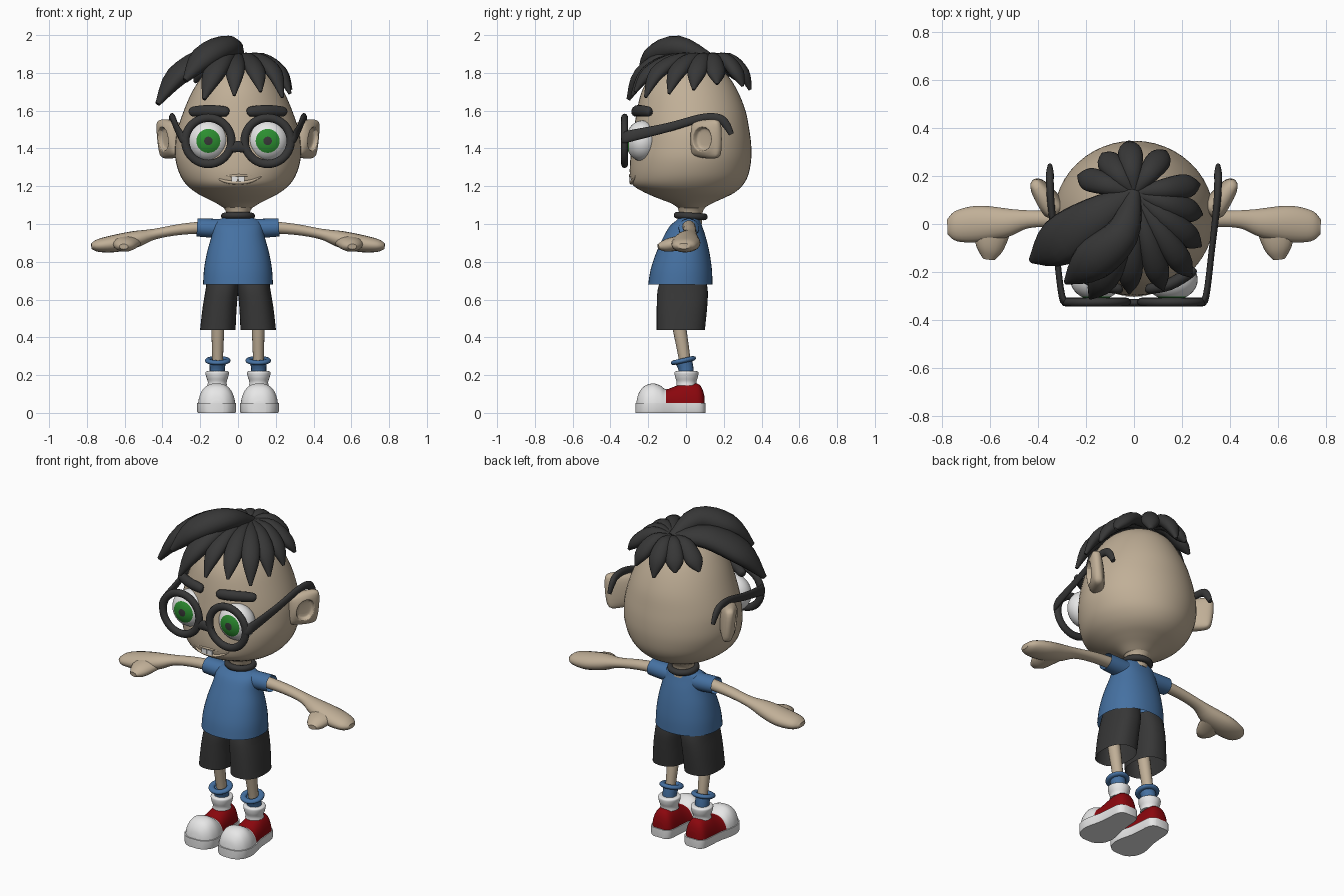
import bpy, bmesh, math
from mathutils import Vector, Matrix

if "Cube" in bpy.data.objects:
    bpy.data.objects.remove(bpy.data.objects["Cube"])

def material(name, r, g, b):
    m = bpy.data.materials.new(name)
    m.diffuse_color = (r, g, b, 1)
    m.use_nodes = True
    m.node_tree.nodes["Principled BSDF"].inputs["Base Color"].default_value = m.diffuse_color
    return m

SKIN = material("skin", .53, .43, .31)
DARK = material("charcoal", .038, .038, .038)
BLUE = material("blue", .06, .165, .36)
RED = material("red", .26, .002, .004)
WHITE = material("white", .83, .83, .83)
GREEN = material("green", .025, .27, .03)

def finish(name, bm, *mats):
    me = bpy.data.meshes.new(name)
    bmesh.ops.recalc_face_normals(bm, faces=bm.faces)
    bm.to_mesh(me)
    bm.free()
    for m in mats:
        me.materials.append(m)
    ob = bpy.data.objects.new(name, me)
    bpy.context.collection.objects.link(ob)
    return ob

def loft(name, rings, mats, caps=(True, True), rule=None):
    """Skin a list of equal-length point rings."""
    bm = bmesh.new()
    vs = [[bm.verts.new(p) for p in r] for r in rings]
    n = len(vs[0])
    for a, b in zip(vs, vs[1:]):
        for i in range(n):
            bm.faces.new((a[i], a[(i + 1) % n], b[(i + 1) % n], b[i]))
    if caps[0]:
        bm.faces.new(vs[0])
    if caps[1]:
        bm.faces.new(vs[-1])
    if rule:
        for f in bm.faces:
            f.material_index = rule(f.calc_center_median())
    return finish(name, bm, *mats)

def smooth_rows(rows, k=4):
    """Catmull-Rom interpolation of rows of numbers."""
    R = [rows[0]] + list(rows) + [rows[-1]]
    out = []
    for i in range(1, len(R) - 2):
        for j in range(k):
            t = j / k
            out.append([.5 * (2 * b + (c - a) * t + (2 * a - 5 * b + 4 * c - d) * t * t
                              + (3 * b - a - 3 * c + d) * t ** 3)
                        for a, b, c, d in zip(R[i - 1], R[i], R[i + 1], R[i + 2])])
    return out + [list(rows[-1])]

def stack(name, rows, mat, cx=0, power=2.0, caps=(True, True), n=40):
    """Horizontal oval rings from rows of (z, half width, front y, back y[, centre x])."""
    rings = []
    for z, hw, yf, yb, *c in smooth_rows(rows):
        ring = []
        for i in range(n):
            a = 2 * math.pi * i / n
            co, si = math.cos(a), math.sin(a)
            x = math.copysign(abs(co) ** (2 / power), co) * hw
            y = math.copysign(abs(si) ** (2 / power), si) * (yb - yf) / 2 + (yf + yb) / 2
            ring.append((x + (c[0] if c else cx), y, z))
        rings.append(ring)
    return loft(name, rings, [mat], caps)

def sweep(name, rows, mat, up=(0, 0, 1), centre=None, s=1, caps=(True, True), n=16):
    """Oval tube from rows of (x, y, z, side radius, up radius)."""
    rows = smooth_rows(rows)
    P = [Vector((s * r[0], r[1], r[2])) for r in rows]
    rings = []
    for i, p in enumerate(P):
        T = (P[min(i + 1, len(P) - 1)] - P[max(i - 1, 0)]).normalized()
        U = (p - centre) if centre else Vector(up)
        S = T.cross(U).normalized()
        N = S.cross(T)
        a, b = max(rows[i][3], .003), max(rows[i][4], .003)
        rings.append([p + S * a * math.cos(q) + N * b * math.sin(q)
                      for q in (2 * math.pi * j / n for j in range(n))])
    return loft(name, rings, [mat], caps)

def torus(name, loc, R, r, rot, mat, scale=(1, 1, 1)):
    bpy.ops.mesh.primitive_torus_add(location=loc, rotation=rot, major_radius=R, minor_radius=r,
                                     major_segments=40, minor_segments=12)
    ob = bpy.context.object
    ob.name, ob.scale = name, scale
    ob.data.materials.append(mat)

# head and neck
stack("head", [(1.085, .075, -.04, .095), (1.11, .115, -.08, .14), (1.135, .165, -.145, .195), (1.165, .22, -.215, .255),
               (1.205, .27, -.28, .3), (1.26, .307, -.297, .33), (1.34, .331, -.295, .345), (1.42, .332, -.285, .345),
               (1.5, .32, -.275, .335), (1.6, .287, -.26, .315), (1.7, .243, -.235, .275),
               (1.78, .19, -.19, .225), (1.83, .13, -.13, .16), (1.86, .05, -.05, .08)], SKIN, n=48)
stack("neck", [(1.0, .06, -.035, .085), (1.06, .062, -.037, .087), (1.1, .085, -.05, .11)], SKIN)
torus("collar", (0, .025, 1.042), .072, .018, (-.06, 0, 0), DARK)

# mouth
sweep("upper_lip", [(-.11, -.268, 1.247, .004, .004), (0, -.291, 1.257, .012, .008), (.125, -.265, 1.255, .004, .004)], SKIN)
sweep("lower_lip", [(-.11, -.268, 1.243, .004, .004), (-.05, -.285, 1.222, .012, .009),
                    (.05, -.285, 1.222, .012, .009), (.125, -.265, 1.252, .004, .004)], SKIN)
for x in (-.018, .018):
    bpy.ops.mesh.primitive_cube_add(size=1, location=(x, -.292, 1.238))
    bpy.context.object.name = "tooth"
    bpy.context.object.scale = (.033, .02, .026)
    bpy.context.object.data.materials.append(WHITE)

# hair locks spreading from the crown
HC = Vector((0, .03, 1.45))
CROWN = (0, .13, 1.87)
def lock(path, w, t):
    prof = [(.35, .5), (.85, 1), (1, 1), (.15, .25)]
    sweep("hair_lock", [(*p, w * a, t * b) for p, (a, b) in zip([CROWN] + path, prof)], DARK, centre=HC)
for x, y, z in ((-.02, .34, 1.71), (.13, .3, 1.73), (.27, .165, 1.74), (.28, .04, 1.71), (.275, -.09, 1.69),
                (.235, -.215, 1.67), (.12, -.27, 1.70), (-.02, -.285, 1.68), (-.13, .29, 1.75), (-.23, .2, 1.75)):
    dx, dy = x - CROWN[0], y - CROWN[1]
    lock([(CROWN[0] + dx * .45, CROWN[1] + dy * .45, 1.872), (CROWN[0] + dx * .82, CROWN[1] + dy * .82, 1.80),
          (x, y, z)], .05, .034)
lock([(-.16, .03, 1.88), (-.32, -.08, 1.785), (-.425, -.15, 1.635)], .1, .055)
lock([(-.05, -.04, 1.935), (-.18, -.16, 1.88), (-.28, -.24, 1.76)], .085, .062)
lock([(-.06, -.08, 1.88), (-.13, -.23, 1.79), (-.18, -.305, 1.66)], .062, .045)

for s in (-1, 1):
    # eyeball with iris and pupil marked by angle from the front
    bm = bmesh.new()
    bmesh.ops.create_uvsphere(bm, u_segments=32, v_segments=30, radius=.108)
    bmesh.ops.rotate(bm, verts=bm.verts, matrix=Matrix.Rotation(math.pi / 2, 3, 'X'))
    for f in bm.faces:
        ang = math.degrees(f.calc_center_median().angle(Vector((0, -1, 0))))
        f.material_index = 2 if ang < 12 else 1 if ang < 36 else 0
    for v in bm.verts:
        v.co = (v.co.x + s * .157, v.co.y * .8 - .232, v.co.z + 1.44)
    finish("eye", bm, WHITE, GREEN, DARK)

    # glasses
    torus("glasses_rim", (s * .157, -.325, 1.44), .122, .022, (math.pi / 2, 0, 0), DARK, (1, 1, .85))
    sweep("glasses_arm", [(.275, -.325, 1.455, .018, .033), (.3, -.3, 1.465, .014, .031), (.325, -.1, 1.51, .013, .024),
                          (.345, .08, 1.56, .015, .022), (.35, .17, 1.56, .016, .023),
                          (.35, .21, 1.53, .016, .022), (.35, .24, 1.475, .01, .014)], DARK, s=s, up=(0, .3, 1))
    # eyebrow
    sweep("eyebrow", [(.05, -.265, 1.593, .012, .014), (.068, -.266, 1.595, .024, .027), (.15, -.25, 1.6, .025, .03),
                      (.235, -.2, 1.595, .024, .027), (.253, -.187, 1.592, .012, .014)], DARK, s=s)

    # ear: rounded square slab, thicker at the root, with a hollow in its outer face
    bm = bmesh.new()
    bmesh.ops.create_cube(bm, size=1)
    bmesh.ops.scale(bm, verts=bm.verts, vec=(.09, .19, .21))
    bmesh.ops.bevel(bm, geom=bm.edges, offset=.028, segments=1, affect='EDGES')
    outer = [f for f in bm.faces if f.normal.x > .99]
    bmesh.ops.inset_region(bm, faces=outer, thickness=.012)
    bmesh.ops.inset_region(bm, faces=outer, thickness=.008, depth=-.022)
    bmesh.ops.inset_region(bm, faces=outer, thickness=.01, depth=-.008)
    for v in bm.verts:
        v.co.x *= 1 - 3 * v.co.y
        v.co.z *= 1 + .8 * v.co.y
    bmesh.ops.rotate(bm, verts=bm.verts, matrix=Matrix.Rotation(math.radians(-36), 3, 'Z'))
    for v in bm.verts:
        v.co = Vector((s * (v.co.x + .362 + .1 * v.co.z), v.co.y + .11, v.co.z + 1.45))
    ob = finish("ear", bm, SKIN)
    ob.modifiers.new("round", 'SUBSURF').levels = 2

    # arm, hand, thumb and sleeve
    sweep("arm", [(.14, .015, .985, .035, .034), (.3, .02, .972, .034, .029), (.44, .02, .947, .037, .028),
                  (.54, .005, .92, .062, .044), (.65, .0, .897, .076, .046), (.74, -.01, .886, .063, .034),
                  (.776, -.012, .883, .032, .015)], SKIN, s=s, n=20)
    sweep("thumb", [(.585, .02, .908, .085, .036), (.595, -.06, .895, .07, .038), (.6, -.11, .885, .052, .032),
                    (.605, -.147, .88, .024, .014)], SKIN, s=s)
    sweep("sleeve", [(.05, .015, .975, .055, .05), (.14, .015, .978, .054, .05), (.217, .015, .982, .052, .048)],
          BLUE, s=s, caps=(True, False), n=24)

    # shorts leg, leg, sock
    stack("shorts_leg", [(.44, .094, -.155, .1, s * .107), (.56, .09, -.155, .112, s * .097),
                         (.65, .087, -.15, .115, s * .085), (.72, .085, -.13, .1, s * .078)],
          DARK, power=2.4, caps=(False, True))
    sweep("leg", [(.107, -.065, .62, .036, .036), (.107, -.035, .45, .034, .036), (.108, -.005, .27, .028, .03),
                  (.108, 0, .2, .028, .03)], SKIN, s=s, up=(0, 1, 0))
    sweep("sock", [(.108, -.012, .275, .045, .045), (.11, 0, .23, .04, .04), (.11, 0, .18, .042, .042)],
          BLUE, s=s, up=(0, 1, 0))
    torus("sock_cuff", (s * .107, -.014, .277), .051, .017, (.22, 0, 0), BLUE, (1, 1, .75))

    # shoe: upper lofted along y with white toe, flat sole and padded collar
    prof = smooth_rows([(-.262, .03, .06), (-.25, .06, .105), (-.22, .088, .142), (-.175, .099, .156), (-.135, .096, .144),
                        (-.105, .089, .125), (-.06, .078, .14), (0, .072, .16), (.06, .067, .155),
                        (.085, .055, .13), (.097, .035, .09)])
    cx = s * .113
    def arch(y, w, h):
        pts = [(math.cos(math.pi * i / 20), math.sin(math.pi * i / 20)) for i in range(21)]
        return [(cx + w * math.copysign(abs(c) ** .8, c), y, .02 + (h - .02) * abs(q) ** .85) for c, q in pts]
    loft("shoe_upper", [arch(*p) for p in prof], [RED, WHITE],
         rule=lambda c: 1 if c.y < -.105 or c.z < .045 else 0)
    loft("shoe_sole", [[(cx + k * (w + d), (y + .08) * 1.03 - .08, z)
                        for k, d, z in ((-1, .004, .01), (-1, 0, 0), (1, 0, 0), (1, .004, .01), (1, .004, .052), (-1, .004, .052))]
                       for y, w, h in prof], [WHITE])
    stack("shoe_collar", [(.145, .052, -.05, .055), (.165, .05, -.05, .055), (.19, .058, -.058, .063),
                          (.215, .062, -.06, .065), (.222, .05, -.05, .055)], WHITE, cx=s * .11)

# bridge of the glasses
sweep("glasses_bridge", [(-.055, -.325, 1.395, .016, .02), (0, -.328, 1.41, .016, .03), (.055, -.325, 1.395, .016, .02)], DARK)

# shirt body
stack("shirt", [(.68, .185, -.2, .14), (.76, .18, -.187, .137), (.85, .164, -.157, .124), (.93, .142, -.12, .105),
                (.99, .13, -.085, .085), (1.02, .11, -.05, .075), (1.035, .07, -.04, .07)], BLUE,
      power=2.2, caps=(False, True))

bpy.ops.object.select_all(action='SELECT')
bpy.context.view_layer.objects.active = bpy.data.objects["head"]
bpy.ops.object.shade_smooth_by_angle(angle=math.radians(50))
